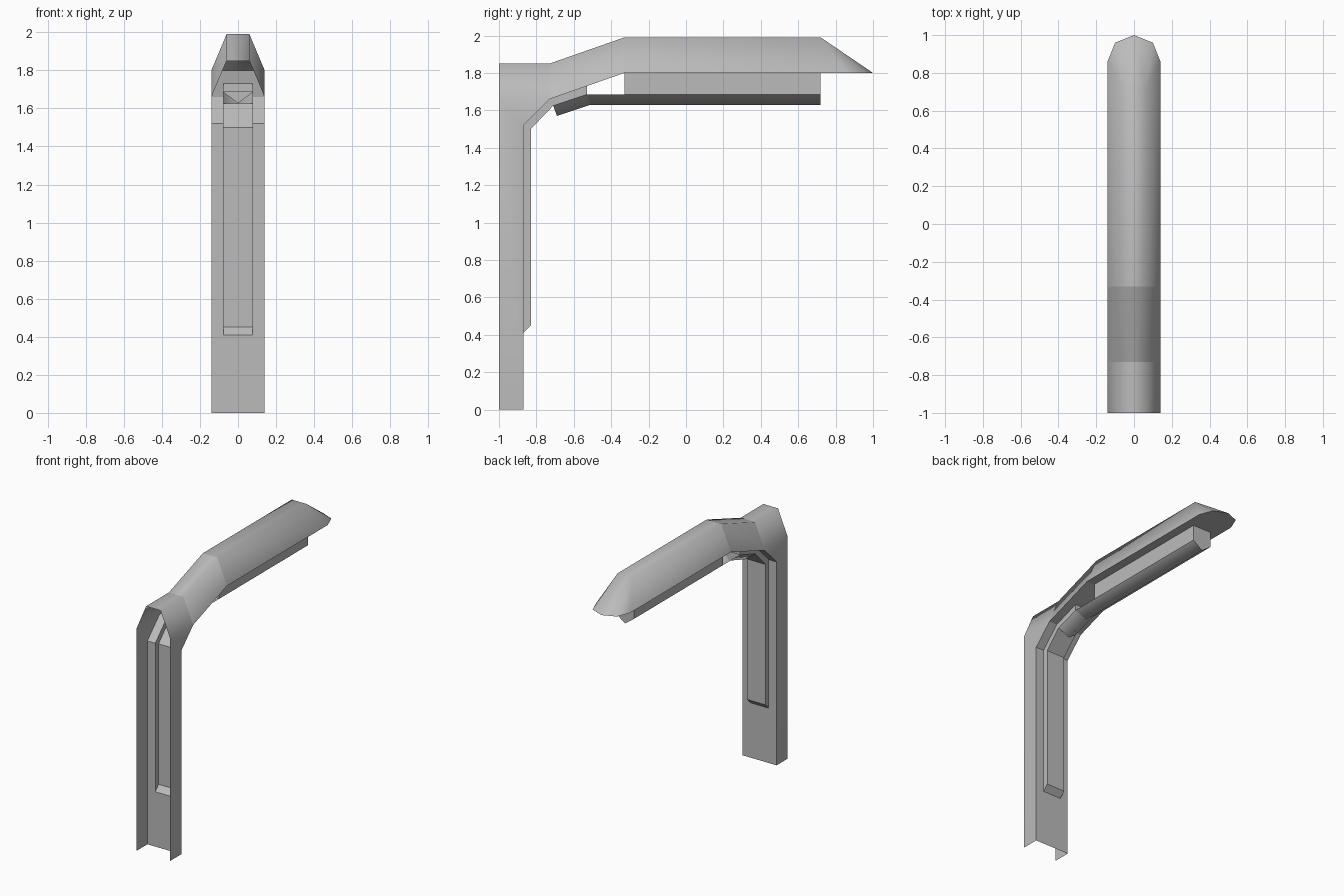
import bpy
import bmesh

default = bpy.data.objects.get("Cube")
if default:
    bpy.data.objects.remove(default, do_unlink=True)

grey = bpy.data.materials.new("plain grey")
grey.use_nodes = True
colour = (0.5, 0.5, 0.5, 1)
grey.diffuse_color = colour
grey.node_tree.nodes["Principled BSDF"].inputs["Base Color"].default_value = colour

HALF, RIDGE, SLOT = 0.14, 0.06, 0.075


def build(name, polygons, sharp=None):
    """Weld loose polygons into one sheet; smooth it unless sharp is None."""
    bm = bmesh.new()
    for points in polygons:
        bm.faces.new([bm.verts.new(p) for p in points])
    bmesh.ops.remove_doubles(bm, verts=bm.verts, dist=0.0005)
    bmesh.ops.recalc_face_normals(bm, faces=bm.faces)
    if sharp:
        for face in bm.faces:
            face.smooth = True
        for edge in bm.edges:
            edge.smooth = not sharp(*[v.co for v in edge.verts])
    mesh = bpy.data.meshes.new(name)
    bm.to_mesh(mesh)
    bm.free()
    mesh.materials.append(grey)
    obj = bpy.data.objects.new(name, mesh)
    bpy.context.collection.objects.link(obj)
    return obj


def strip(path, x0, x1):
    """Sweep a (y, z) path sideways between two x positions."""
    return [[(x0, *a), (x1, *a), (x1, *b), (x0, *b)] for a, b in zip(path, path[1:])]


def loft(sections):
    """Join equal open cross-sections with quads."""
    return [[s[i], s[i + 1], t[i + 1], t[i]]
            for s, t in zip(sections, sections[1:]) for i in range(len(s) - 1)]


# Outer shell: post sides, bevelled arm and pointed nose
stations = [(-1, -1, 1.66, 1.85), (-0.73, -0.73, 1.66, 1.85),
            (-0.33, -0.33, 1.8, 1.99), (0.86, 0.72, 1.8, 1.99)]
shell = loft([[(-HALF, ys, zs), (-RIDGE, yt, zt), (RIDGE, yt, zt), (HALF, ys, zs)]
              for ys, yt, zs, zt in stations])
tip = (0, 1, 1.8)
for side in (-1, 1):
    top, cheek = (side * RIDGE, 0.72, 1.99), (side * 0.1, 0.96, 1.8)
    shell += [[top, (side * HALF, 0.86, 1.8), cheek], [top, cheek, tip]]
    shell.append([(side * HALF, y, z) for y, z in
                  [(-1, 0), (-0.87, 0), (-0.87, 1.52), (-0.73, 1.66), (-1, 1.66)]])
shell.append([(-RIDGE, 0.72, 1.99), (RIDGE, 0.72, 1.99), tip])


def bend_edge(a, b):
    return any(abs(a.y - y) < 0.01 and abs(b.y - y) < 0.01 for y in (-0.73, -0.33))


build("outer_shell", shell, bend_edge)

# Inner plate with a long slot
slot_edge = [(-0.87, 0.41), (-0.87, 1.52), (-0.73, 1.66), (-0.53, 1.73)]
foot, bend = (-0.87, 0), (-0.33, 1.8)
plate = strip([foot, slot_edge[0]], -SLOT, SLOT) + strip([slot_edge[-1], bend], -SLOT, SLOT)
for side in (-1, 1):
    plate += strip([foot] + slot_edge + [bend], side * SLOT, side * HALF)
plate.append([(-HALF, -0.33, 1.8), (-SLOT, -0.33, 1.8), (SLOT, -0.33, 1.8),
              (HALF, -0.33, 1.8), (HALF, 0.86, 1.8), (0.1, 0.96, 1.8), tip,
              (-0.1, 0.96, 1.8), (-HALF, 0.86, 1.8)])
build("inner_plate", plate)

# Raised duct over the slot
floor = [(-0.83, 0.45), (-0.83, 1.5), (-0.71, 1.625), (-0.53, 1.685)]
duct = strip([slot_edge[0]] + floor[:3], -SLOT, SLOT)
duct += strip([floor[-1], slot_edge[-1]], -SLOT, SLOT)
for x in (-SLOT, SLOT):
    for i in range(3):
        duct.append([(x, *p) for p in
                     (slot_edge[i], slot_edge[i + 1], floor[i + 1], floor[i])])
build("raised_duct", duct)

# V-shaped trough under the arm, bent down at its inner end
rims = [(-0.71, 1.625, -0.69, 1.57), (-0.53, 1.685, -0.51, 1.63),
        (-0.33, 1.685, -0.33, 1.63), (0.72, 1.685, 0.72, 1.63)]
trough = loft([[(-SLOT, y, z), (0, ky, kz), (SLOT, y, z)] for y, z, ky, kz in rims])
trough.append([(-SLOT, 0.72, 1.685), (0, 0.72, 1.63), (SLOT, 0.72, 1.685)])


def cross_edge(a, b):
    return abs(a.x - b.x) > 0.01


build("trough", trough, cross_edge)

# Box joining the trough to the arm
box = []
for x in (-SLOT, SLOT):
    box += [[(x, -0.33, 1.685), (x, 0.72, 1.685), (x, 0.72, 1.8), (x, -0.33, 1.8)]]
for y in (-0.33, 0.72):
    box += strip([(y, 1.685), (y, 1.8)], -SLOT, SLOT)
build("trough_box", box)
